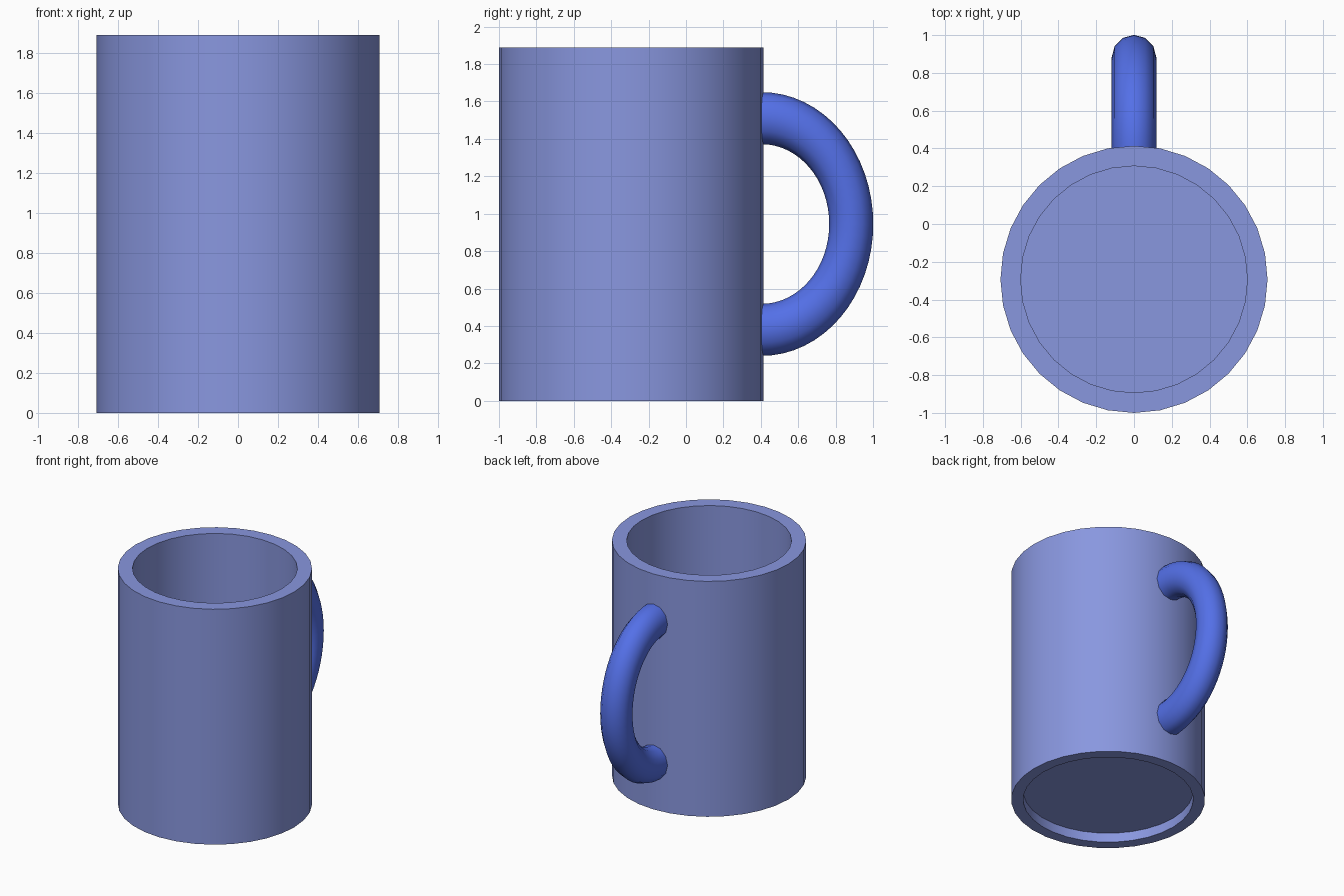
import bpy, bmesh
from math import sin, cos, pi, radians

cube = bpy.data.objects.get("Cube")
if cube:
    bpy.data.objects.remove(cube, do_unlink=True)


def material(name, rgb):
    mat = bpy.data.materials.new(name)
    mat.use_nodes = True
    mat.diffuse_color = (*rgb, 1)
    mat.node_tree.nodes["Principled BSDF"].inputs["Base Color"].default_value = (*rgb, 1)
    return mat


def loft(name, rings, mat):
    """Skin a list of equal-sized rings of points and cap both ends."""
    bm = bmesh.new()
    loops = [[bm.verts.new(p) for p in ring] for ring in rings]
    for a, b in zip(loops, loops[1:]):
        n = len(a)
        for i in range(n):
            j = (i + 1) % n
            bm.faces.new((a[i], a[j], b[j], b[i]))
    bm.faces.new(loops[0])
    bm.faces.new(loops[-1])
    bmesh.ops.recalc_face_normals(bm, faces=bm.faces)
    mesh = bpy.data.meshes.new(name)
    bm.to_mesh(mesh)
    bm.free()
    mesh.materials.append(mat)
    obj = bpy.data.objects.new(name, mesh)
    bpy.context.collection.objects.link(obj)
    bpy.ops.object.select_all(action='DESELECT')
    obj.select_set(True)
    bpy.context.view_layer.objects.active = obj
    bpy.ops.object.shade_smooth_by_angle(angle=radians(35))
    return obj


body_blue = material("soft periwinkle", (0.25, 0.31, 0.74))
handle_blue = material("bright blue", (0.09, 0.165, 0.82))

# Mug body: inner floor, cavity wall, rim, outer wall, foot ring, recessed base
SIDES, CENTRE_Y = 32, -0.293
profile = [(0.6, 0.18), (0.6, 1.89), (0.707, 1.89),
           (0.707, 0), (0.62, 0), (0.62, 0.075)]
turn = [2 * pi * i / SIDES for i in range(SIDES)]
loft("mug_body",
     [[(r * cos(t), CENTRE_Y + r * sin(t), z) for t in turn] for r, z in profile],
     body_blue)

# Handle: half ring, squashed in y, with short stubs sunk into the wall
TUBE_SIDES, STEPS = 12, 32
MAJOR, MINOR, SQUASH, WIDTH = 0.566, 0.139, 0.847, 0.118
HANDLE_Y, HANDLE_Z = 0.404, 0.945


def tube_ring(angle, shift=0):
    ring = []
    for i in range(TUBE_SIDES):
        t = 2 * pi * i / TUBE_SIDES
        reach = MAJOR + MINOR * cos(t)
        ring.append((WIDTH * sin(t),
                     HANDLE_Y + shift + SQUASH * reach * cos(angle),
                     HANDLE_Z + reach * sin(angle)))
    return ring


arc = [tube_ring(-pi / 2 + pi * i / STEPS) for i in range(STEPS + 1)]
loft("handle", [tube_ring(-pi / 2, -0.04)] + arc + [tube_ring(pi / 2, -0.04)], handle_blue)
